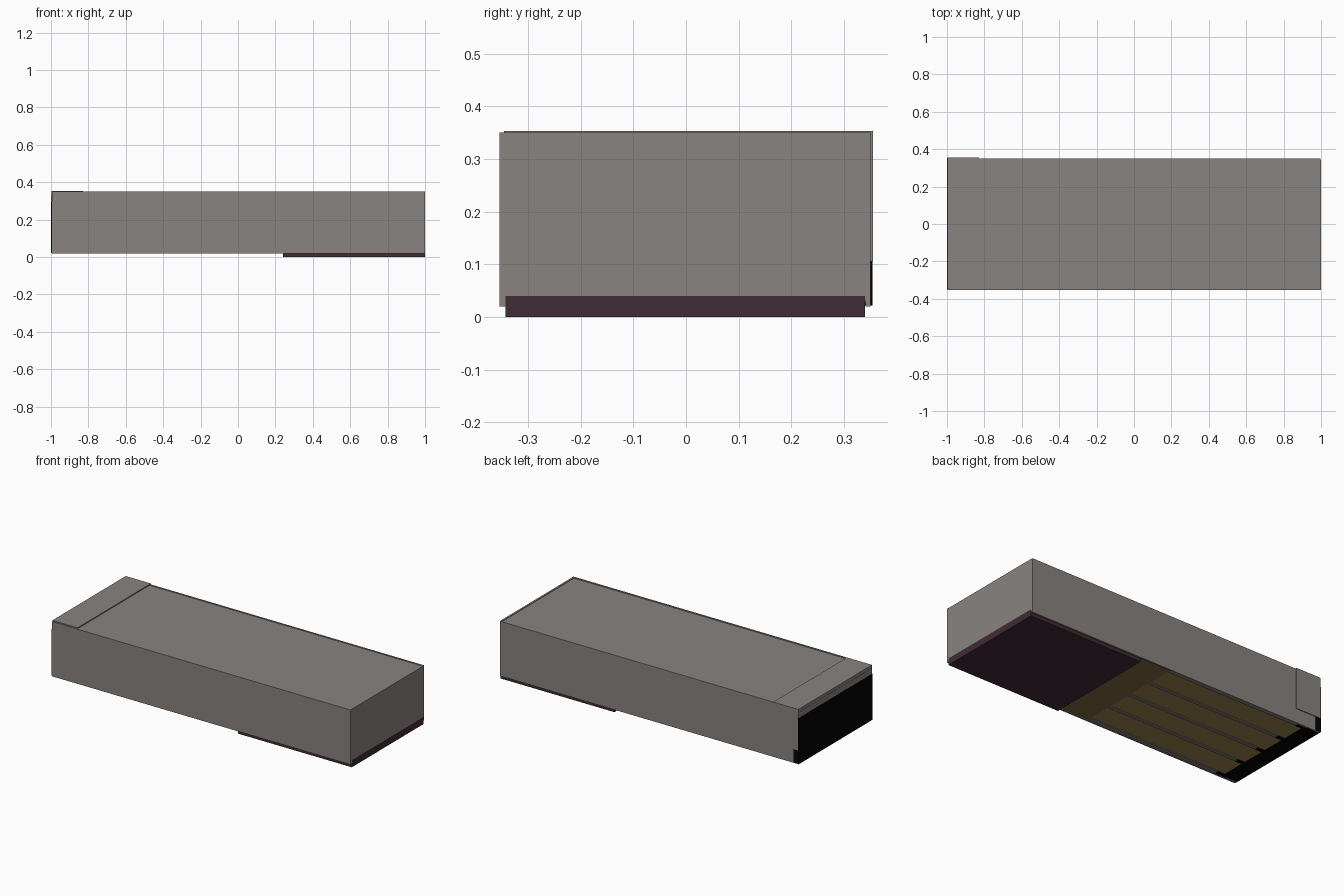
import bpy


def material(name, rgb):
    m = bpy.data.materials.new(name)
    m.diffuse_color = (*rgb, 1)
    return m


GREY = material("warm_grey", (0.25, 0.228, 0.214))
MAROON = material("dark_maroon", (0.052, 0.025, 0.035))
BROWN = material("brown", (0.21, 0.14, 0.05))
LIGHT_BROWN = material("light_brown", (0.32, 0.215, 0.078))
BLACK = material("black", (0.001, 0.001, 0.001))


def box(name, mat, x, y, z):
    """Axis-aligned box from (min, max) ranges."""
    v = [(a, b, c) for a in x for b in y for c in z]
    f = [(0, 1, 3, 2), (4, 6, 7, 5), (0, 4, 5, 1),
         (2, 3, 7, 6), (0, 2, 6, 4), (1, 5, 7, 3)]
    me = bpy.data.meshes.new(name)
    me.from_pydata(v, [], f)
    me.materials.append(mat)
    ob = bpy.data.objects.new(name, me)
    bpy.context.collection.objects.link(ob)
    return ob


# Casing: side walls, right end wall and slightly recessed top
box("front_wall", GREY, (-0.994, 1.0), (-0.354, -0.343), (0.02, 0.350))
box("back_wall", GREY, (-0.994, 0.998), (0.341, 0.350), (0.02, 0.350))
box("right_end_wall", GREY, (0.988, 0.999), (-0.343, 0.341), (0.03, 0.350))
box("top_panel", GREY, (-0.99, 0.988), (-0.343, 0.341), (0.325, 0.347))

# Wrap over the left end: top cap, back flap and drop lip
box("cap_top", GREY, (-0.998, -0.83), (-0.345, 0.355), (0.335, 0.353))
box("cap_back_flap", GREY, (-0.996, -0.83), (0.350, 0.355), (0.105, 0.335))
box("cap_end_lip", GREY, (-0.999, -0.985), (-0.345, 0.353), (0.30, 0.335))

# Black left end
box("left_end_plate", BLACK, (-1.0, -0.994), (-0.350, 0.354), (0.022, 0.30))
box("left_end_back_edge", BLACK, (-0.994, -0.965), (0.350, 0.353), (0.024, 0.105))
box("left_end_foot", BLACK, (-0.994, -0.90), (-0.343, 0.341), (0.024, 0.06))

# Underside: maroon pad, brown board, lighter planks and grey rails between them
box("base_pad", MAROON, (0.24, 1.0), (-0.343, 0.340), (0.0, 0.04))
box("under_board", BROWN, (0.03, 0.24), (-0.343, 0.341), (0.026, 0.06))
box("plank_board", LIGHT_BROWN, (-0.90, 0.03), (-0.343, 0.341), (0.026, 0.06))
for i in range(5):
    y = -0.331 + i * 0.165
    box(f"rail_{i}", GREY, (-0.87, 0.03), (y - 0.01, y + 0.01), (0.022, 0.028))
    box(f"rail_tip_{i}", BLACK, (-0.92, -0.85), (y - 0.011, y + 0.011), (0.021, 0.028))
